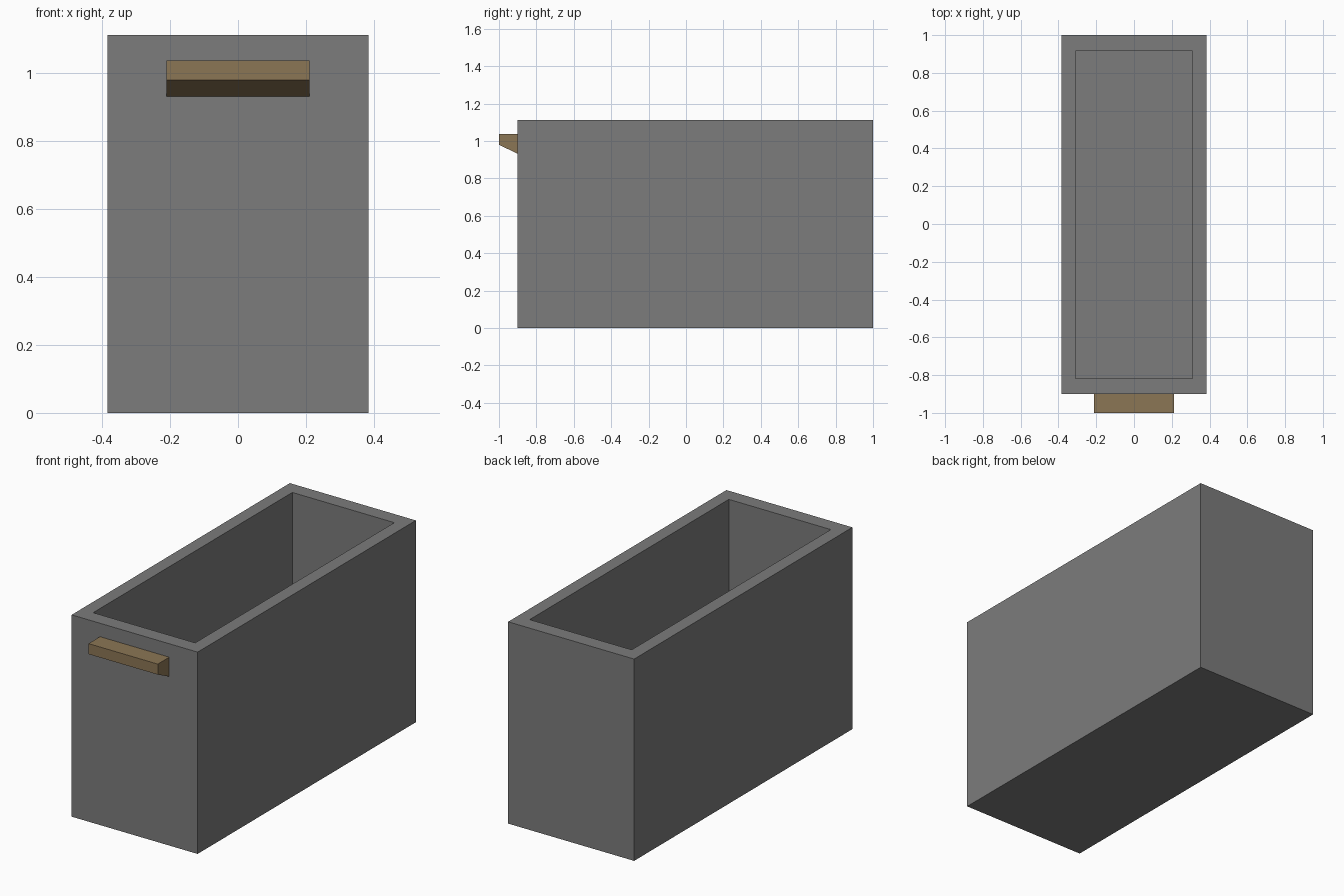
import bpy, bmesh

if "Cube" in bpy.data.objects:
    bpy.data.objects.remove(bpy.data.objects["Cube"])


def material(name, rgb):
    m = bpy.data.materials.new(name)
    m.diffuse_color = (*rgb, 1.0)
    m.use_nodes = True
    m.node_tree.nodes["Principled BSDF"].inputs["Base Color"].default_value = m.diffuse_color
    return m


def finish(name, bm, mat):
    bmesh.ops.recalc_face_normals(bm, faces=bm.faces)
    mesh = bpy.data.meshes.new(name)
    bm.to_mesh(mesh)
    bm.free()
    mesh.materials.append(mat)
    obj = bpy.data.objects.new(name, mesh)
    bpy.context.collection.objects.link(obj)
    return obj


grey = material("dark grey", (0.2, 0.2, 0.2))
brown = material("wood brown", (0.26, 0.18, 0.09))

WIDTH, FRONT, BACK, HEIGHT = 0.384, -0.9, 1.0, 1.112
WALL_X, WALL_Y, FLOOR = 0.073, 0.083, 0.08

# Drawer box: outer shell with the top opened into a rim and a deep pocket
bm = bmesh.new()
rings = []
for dx, dy, z in ((0, 0, 0), (0, 0, HEIGHT),
                  (WALL_X, WALL_Y, HEIGHT), (WALL_X, WALL_Y, FLOOR)):
    x, y0, y1 = WIDTH - dx, FRONT + dy, BACK - dy
    rings.append([bm.verts.new((px, py, z)) for px, py in
                  ((-x, y0), (x, y0), (x, y1), (-x, y1))])
for a, b in zip(rings, rings[1:]):
    for i in range(4):
        j = (i + 1) % 4
        bm.faces.new((a[i], a[j], b[j], b[i]))
bm.faces.new(rings[0])
bm.faces.new(rings[-1])
finish("drawer_box", bm, grey)

# Handle: side profile with a sloped underside, extruded across the front
bm = bmesh.new()
profile = ((FRONT, 1.038), (-1.0, 1.038), (-1.0, 0.98), (FRONT, 0.931))
side = bm.faces.new([bm.verts.new((-0.211, y, z)) for y, z in profile])
grown = bmesh.ops.extrude_face_region(bm, geom=[side])["geom"]
bmesh.ops.translate(bm, vec=(0.422, 0, 0),
                    verts=[v for v in grown if isinstance(v, bmesh.types.BMVert)])
finish("handle", bm, brown)
